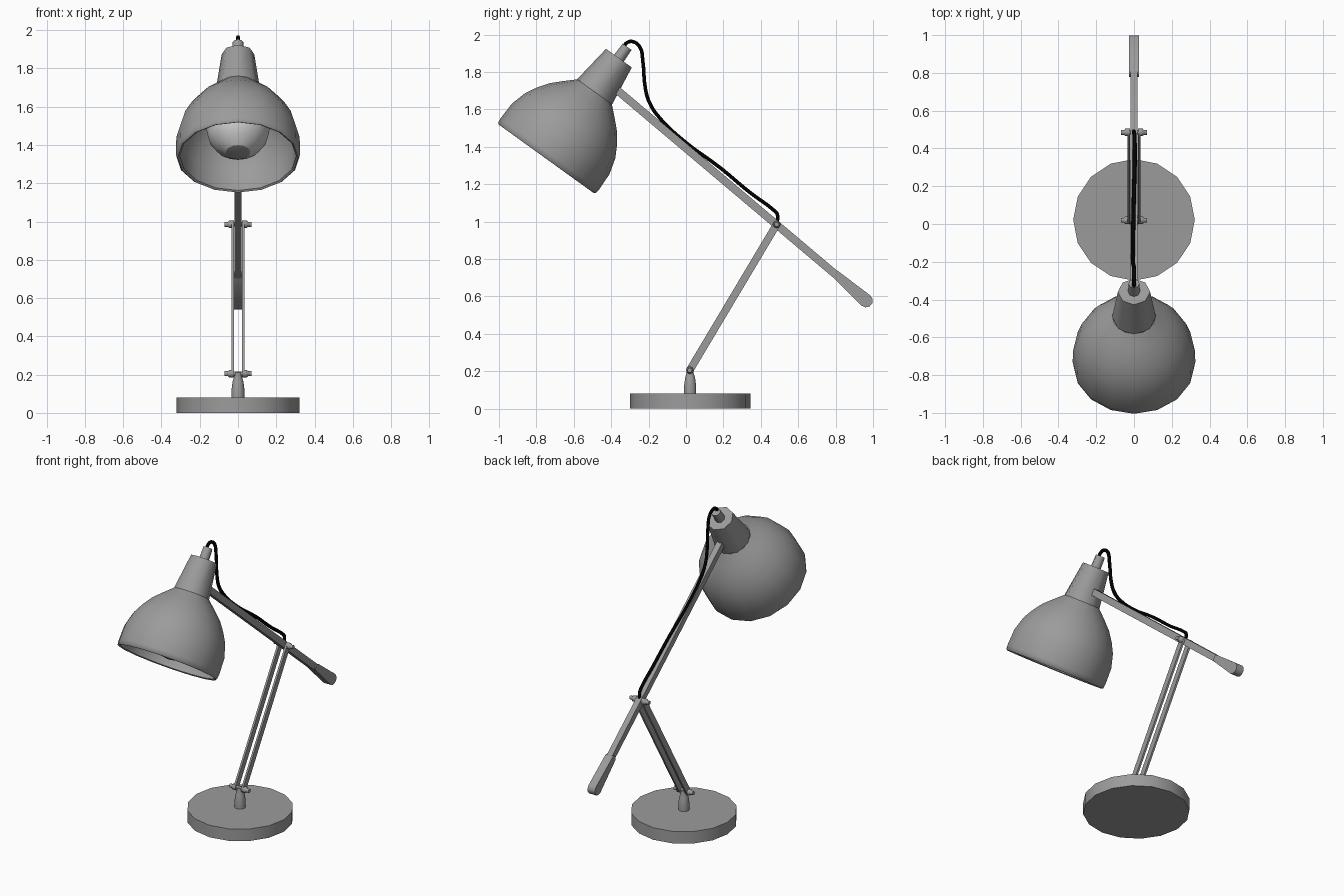
import bpy, bmesh
from math import sin, cos, pi, radians, atan2
from mathutils import Matrix, Vector

if "Cube" in bpy.data.objects:
    bpy.data.objects.remove(bpy.data.objects["Cube"])


def material(name, value):
    mat = bpy.data.materials.new(name)
    mat.diffuse_color = (value, value, value, 1)
    mat.use_nodes = True
    mat.node_tree.nodes["Principled BSDF"].inputs["Base Color"].default_value = mat.diffuse_color
    return mat


GREY = material("dark_grey_metal", 0.33)
WHITE = material("white_glass", 0.9)
BLACK = material("black_rubber", 0.0)


def finish(name, bm, matrix=None, mat=GREY):
    bmesh.ops.remove_doubles(bm, verts=bm.verts, dist=1e-5)
    bmesh.ops.recalc_face_normals(bm, faces=bm.faces)
    mesh = bpy.data.meshes.new(name)
    bm.to_mesh(mesh)
    bm.free()
    mesh.materials.append(mat)
    ob = bpy.data.objects.new(name, mesh)
    bpy.context.collection.objects.link(ob)
    if matrix:
        ob.matrix_world = matrix
    bpy.ops.object.select_all(action='DESELECT')
    ob.select_set(True)
    bpy.context.view_layer.objects.active = ob
    bpy.ops.object.shade_smooth_by_angle(angle=radians(50))
    return ob


def lathe(name, profile, sides, matrix, mat=GREY):
    """Spin (radius, height) points around the local z axis."""
    bm = bmesh.new()
    rings = [[bm.verts.new((r * cos(2 * pi * i / sides), r * sin(2 * pi * i / sides), z))
              for i in range(sides)] for r, z in profile]
    for (a, b), (p, q) in zip(zip(rings, rings[1:]), zip(profile, profile[1:])):
        for i in range(sides):
            j = (i + 1) % sides
            if p[0] == 0:
                bm.faces.new((a[0], b[i], b[j]))
            elif q[0] == 0:
                bm.faces.new((a[i], a[j], b[0]))
            else:
                bm.faces.new((a[i], a[j], b[j], b[i]))
    # Drop the unused copies of pole points
    bmesh.ops.delete(bm, geom=[v for v in bm.verts if not v.link_faces], context='VERTS')
    return finish(name, bm, matrix, mat)


def bar(name, start, end, r0, r1, x0, x1):
    """Flat bar with rounded ends in the yz plane, extruded from x0 to x1."""
    s, e = Vector(start), Vector(end)
    ang = atan2(e.y - s.y, e.x - s.x)
    outline = []
    for c, r, turn in ((s, r0, pi / 2), (e, r1, -pi / 2)):
        for k in range(6):
            t = ang + turn + pi * k / 5
            outline.append((c.x + r * cos(t), c.y + r * sin(t)))
    bm = bmesh.new()
    face = bm.faces.new([bm.verts.new((x0, y, z)) for y, z in outline])
    ext = bmesh.ops.extrude_face_region(bm, geom=[face])
    bmesh.ops.translate(bm, vec=(x1 - x0, 0, 0),
                        verts=[v for v in ext['geom'] if isinstance(v, bmesh.types.BMVert)])
    # Make sure the starting cap is still there
    if not any(all(abs(v.co.x - x0) < 1e-6 for v in f.verts) for f in bm.faces):
        bmesh.ops.holes_fill(bm, edges=bm.edges, sides=0)
    return finish(name, bm)


FOOT = (0.02, 0.205)
ELBOW = (0.485, 0.985)

# Base disc and stem
at_base = Matrix.Translation((0, 0.022, 0))
lathe("base", [(0, 0), (0.322, 0), (0.322, 0.08), (0, 0.08)], 16, at_base)
lathe("stem", [(0, 0.08), (0.034, 0.08), (0.034, 0.12), (0.028, 0.165), (0.02, 0.19),
               (0.02, 0.21), (0, 0.21)], 10, at_base)

# Paired lower arms
for side, label in ((-1, "left"), (1, "right")):
    bar(f"lower_arm_{label}", FOOT, ELBOW, 0.02, 0.02, side * 0.021, side * 0.034)

# Pivot bolts with nuts
for label, (y, z) in (("foot", FOOT), ("elbow", ELBOW)):
    half = [(0.02, 0.034), (0.02, 0.046), (0.013, 0.052), (0.013, 0.07), (0, 0.07)]
    prof = [(r, -h) for r, h in reversed(half)] + [(0.012, -0.034), (0.012, 0.034)] + half
    lathe(f"{label}_bolt", prof, 8,
          Matrix.Translation((0, y, z)) @ Matrix.Rotation(pi / 2, 4, 'Y'))

# Upper arm and its counterweight handle
bar("upper_arm", (-0.385, 1.717), (0.82, 0.70), 0.021, 0.021, -0.019, 0.019)
bar("handle", (0.80, 0.718), (0.963, 0.577), 0.022, 0.036, -0.027, 0.027)

# Tilted lamp head
head = Matrix.Translation((0, -0.74, 1.345)) @ Matrix.Rotation(radians(-35.8), 4, 'X')
outer = [(0.322, -0.006), (0.325, 0.02), (0.322, 0.12), (0.297, 0.208), (0.264, 0.268),
         (0.222, 0.327), (0.172, 0.376), (0.114, 0.43)]
inner = [(r - 0.018, z - 0.012 * (i > 0)) for i, (r, z) in enumerate(outer)]
lathe("shade", [(0, 0.418)] + inner[::-1] + [(0.314, -0.012)] + outer, 16, head)
lathe("shade_neck", [(0, 0.425), (0.116, 0.425), (0.085, 0.652), (0, 0.652)], 8, head)
lathe("cable_socket", [(0, 0.64), (0.032, 0.64), (0.029, 0.727), (0, 0.727)], 8, head)

# Bulb: grey tip, white globe, grey holder
globe = [(0.167 * sin(k * pi / 8), 0.175 - 0.167 * cos(k * pi / 8)) for k in range(8)]
globe[0] = (0, globe[0][1])
lathe("bulb_tip", globe[:2], 16, head)
lathe("bulb", globe[1:], 16, head, WHITE)
lathe("bulb_holder", [globe[-1], (0.06, 0.345), (0.06, 0.425)], 16, head)

# Black cable from the head to the elbow
path = [(0, -0.335, 1.93), (0, -0.315, 1.957), (0, -0.28, 1.961), (0, -0.245, 1.93),
        (0, -0.231, 1.86), (-0.003, -0.217, 1.71), (-0.006, -0.195, 1.635),
        (-0.006, -0.14, 1.553), (-0.004, -0.01, 1.43), (0, 0.18, 1.29),
        (0.004, 0.34, 1.157), (0.002, 0.47, 1.06), (0, 0.488, 1.04), (0, 0.486, 0.99)]
curve = bpy.data.curves.new("cable", 'CURVE')
curve.dimensions = '3D'
curve.bevel_depth = 0.011
curve.bevel_resolution = 1
curve.resolution_u = 4
curve.use_fill_caps = True
spline = curve.splines.new('BEZIER')
spline.bezier_points.add(len(path) - 1)
for p, co in zip(spline.bezier_points, path):
    p.co = co
    p.handle_left_type = p.handle_right_type = 'AUTO'
cable = bpy.data.objects.new("cable", curve)
bpy.context.collection.objects.link(cable)
curve.materials.append(BLACK)
